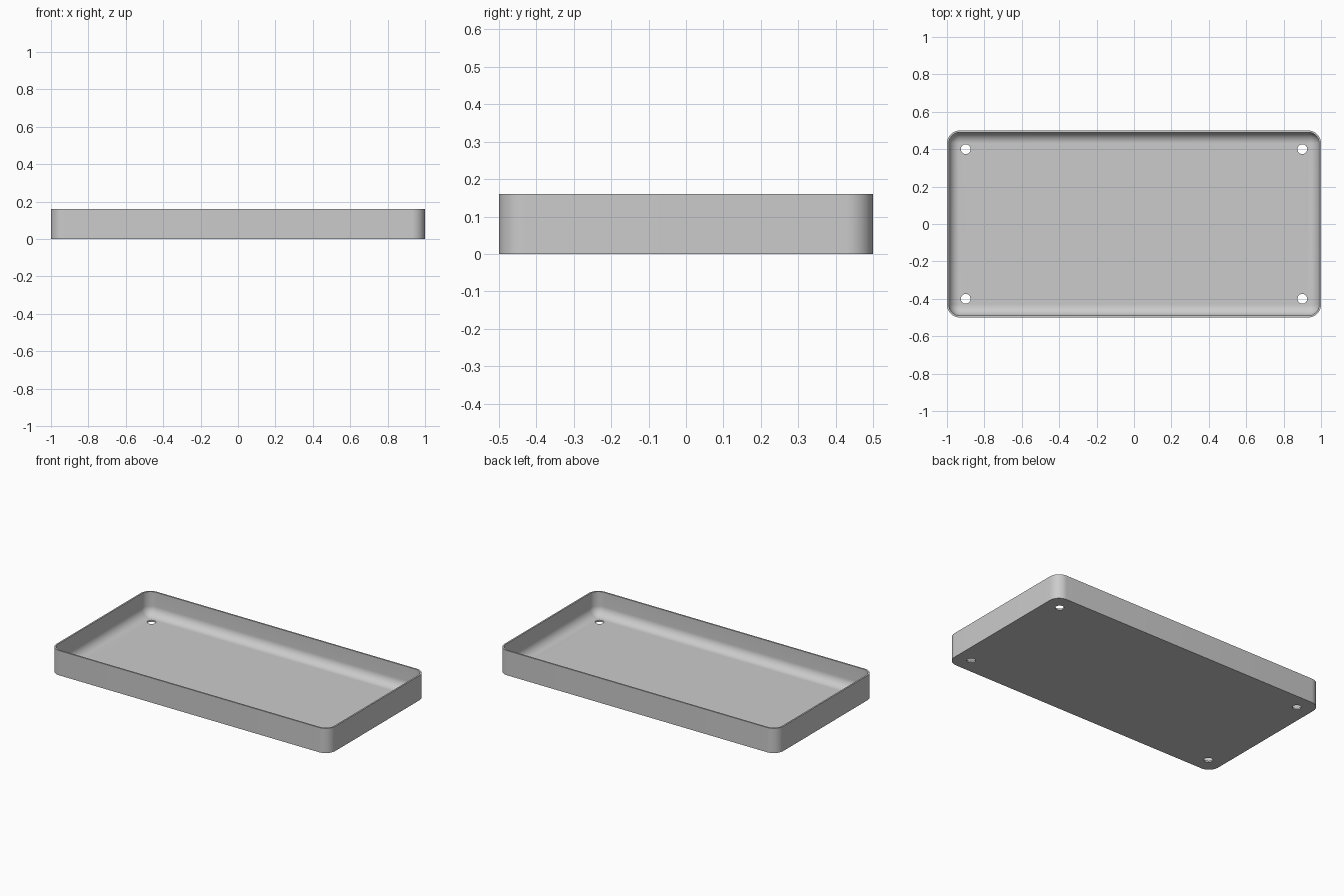
import bpy
import bmesh
from math import cos, sin, pi, radians

HALF_X, HALF_Y, HEIGHT = 1.0, 0.5, 0.16
CORNER, WALL, FLOOR, FILLET = 0.07, 0.01, 0.01, 0.058
HOLE_R, HOLE_X, HOLE_Y = 0.026, 0.9, 0.4
CORNER_STEPS, FILLET_STEPS = 12, 12

cube = bpy.data.objects.get("Cube")
if cube:
    bpy.data.objects.remove(cube, do_unlink=True)

grey = bpy.data.materials.new("plain grey")
grey.use_nodes = True
colour = (0.6, 0.6, 0.6, 1.0)
grey.diffuse_color = colour
grey.node_tree.nodes["Principled BSDF"].inputs["Base Color"].default_value = colour


def rounded_ring(bm, inset, z):
    """Rounded rectangle, pulled in from the outside wall by inset."""
    verts = []
    centre_x, centre_y, r = HALF_X - CORNER, HALF_Y - CORNER, CORNER - inset
    for quarter, (sx, sy) in enumerate([(1, 1), (-1, 1), (-1, -1), (1, -1)]):
        for i in range(CORNER_STEPS + 1):
            a = (quarter + i / CORNER_STEPS) * pi / 2
            verts.append(bm.verts.new((sx * centre_x + r * cos(a),
                                       sy * centre_y + r * sin(a), z)))
    return verts


# Tray section: outer wall, rim, inner wall, then the fillet down to the floor
section = [(0, 0), (0, HEIGHT), (WALL, HEIGHT)]
for i in range(FILLET_STEPS + 1):
    a = i / FILLET_STEPS * pi / 2
    section.append((WALL + FILLET * (1 - cos(a)), FLOOR + FILLET * (1 - sin(a))))

bm = bmesh.new()
rings = [rounded_ring(bm, inset, z) for inset, z in section]
for low, high in zip(rings, rings[1:]):
    n = len(low)
    for i in range(n):
        j = (i + 1) % n
        bm.faces.new((low[i], low[j], high[j], high[i]))
bm.faces.new(rings[0][::-1])
bm.faces.new(rings[-1])
bmesh.ops.recalc_face_normals(bm, faces=bm.faces)
mesh = bpy.data.meshes.new("tray")
bm.to_mesh(mesh)
bm.free()
mesh.materials.append(grey)
tray = bpy.data.objects.new("tray", mesh)
bpy.context.collection.objects.link(tray)

# Four screw holes through the floor
cutters = []
for sx in (-1, 1):
    for sy in (-1, 1):
        bpy.ops.mesh.primitive_cylinder_add(vertices=32, radius=HOLE_R, depth=0.1,
                                            location=(sx * HOLE_X, sy * HOLE_Y, 0))
        cutter = bpy.context.object
        cutter.name = "hole_cutter"
        cutter.hide_render = True
        cutter.data.materials.append(grey)
        cutters.append(cutter)
        cut = tray.modifiers.new("hole", "BOOLEAN")
        cut.operation = "DIFFERENCE"
        cut.solver = "EXACT"
        cut.object = cutter

bpy.ops.object.select_all(action="DESELECT")
tray.select_set(True)
bpy.context.view_layer.objects.active = tray
for name in [m.name for m in tray.modifiers]:
    bpy.ops.object.modifier_apply(modifier=name)
for cutter in cutters:
    bpy.data.objects.remove(cutter, do_unlink=True)

bpy.ops.object.shade_smooth_by_angle(angle=radians(30))
